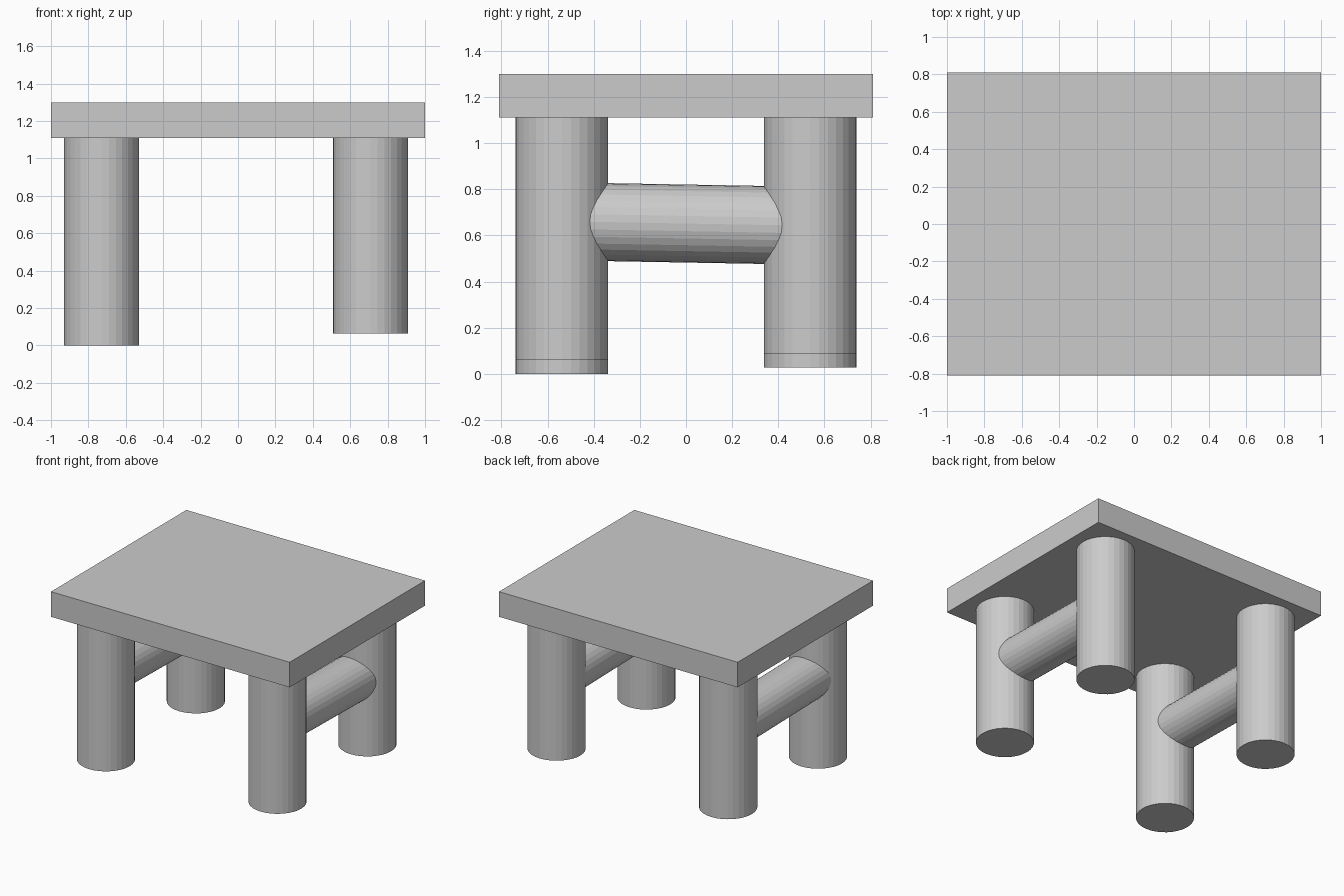
import bpy
from mathutils import Vector

if "Cube" in bpy.data.objects:
    bpy.data.objects.remove(bpy.data.objects["Cube"])

grey = bpy.data.materials.new("plain grey")
grey.diffuse_color = (0.6, 0.6, 0.6, 1)
grey.use_nodes = True
grey.node_tree.nodes["Principled BSDF"].inputs["Base Color"].default_value = grey.diffuse_color


def rod(name, start, end, radius):
    """Flat-shaded cylinder running between two points."""
    a, b = Vector(start), Vector(end)
    d = b - a
    bpy.ops.mesh.primitive_cylinder_add(
        vertices=32, radius=radius, depth=d.length, location=(a + b) / 2,
        rotation=d.to_track_quat('Z', 'Y').to_euler())
    ob = bpy.context.object
    ob.name = name
    ob.data.materials.append(grey)


# table top slab
bpy.ops.mesh.primitive_cube_add(size=1, location=(0, 0, 1.205))
top = bpy.context.object
top.name = "table_top"
top.scale = (2.0, 1.62, 0.19)
top.data.materials.append(grey)

# four legs, each with its own foot height
legs = {
    "front_left_leg": (-0.73, -0.538, 0.0),
    "front_right_leg": (0.708, -0.538, 0.063),
    "back_left_leg": (-0.73, 0.538, 0.028),
    "back_right_leg": (0.708, 0.538, 0.087),
}
for name, (x, y, z) in legs.items():
    rod(name, (x, y, z), (x, y, 1.115), 0.2)

# slightly sloping stretchers joining front and back legs
for name, x in (("left_stretcher", -0.737), ("right_stretcher", 0.697)):
    rod(name, (x, -0.53, 0.661), (x, 0.53, 0.642), 0.169)
